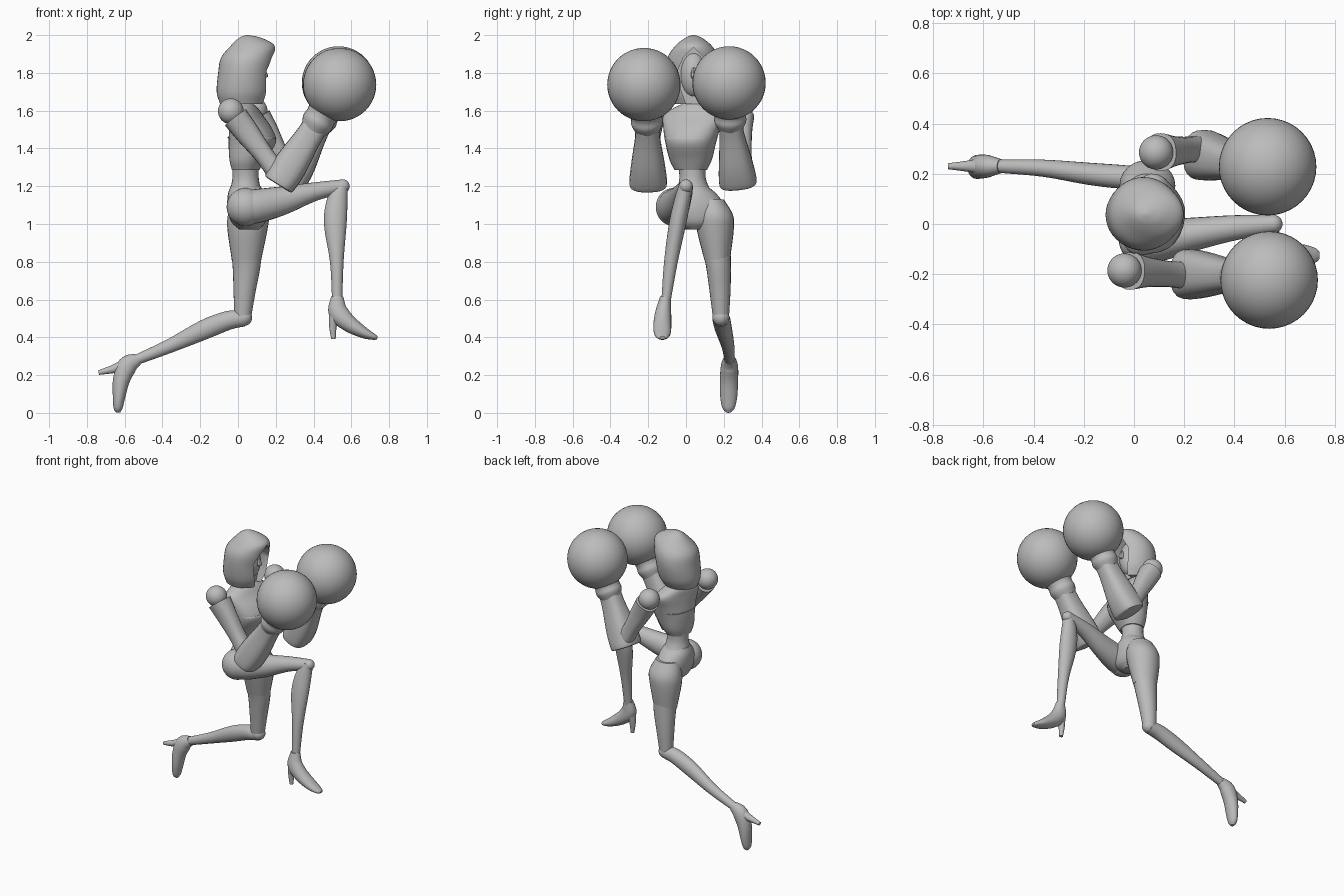
import bpy, bmesh, math
from mathutils import Vector

if "Cube" in bpy.data.objects:
    bpy.data.objects.remove(bpy.data.objects["Cube"], do_unlink=True)

grey = bpy.data.materials.new("plain_grey")
grey.use_nodes = True
COLOUR = (0.5, 0.5, 0.5, 1)
grey.diffuse_color = COLOUR
grey.node_tree.nodes["Principled BSDF"].inputs["Base Color"].default_value = COLOUR


def finish(name, bm, angle=40):
    bmesh.ops.recalc_face_normals(bm, faces=bm.faces)
    mesh = bpy.data.meshes.new(name)
    bm.to_mesh(mesh)
    bm.free()
    obj = bpy.data.objects.new(name, mesh)
    bpy.context.collection.objects.link(obj)
    mesh.materials.append(grey)
    smooth(obj, angle)
    return obj


def smooth(obj, angle=40):
    bpy.ops.object.select_all(action='DESELECT')
    obj.select_set(True)
    bpy.context.view_layer.objects.active = obj
    bpy.ops.object.shade_smooth_by_angle(angle=math.radians(angle))


def refine(keys, steps):
    """Catmull-Rom through the key sections."""
    keys = [Vector(k) for k in keys]
    ext = [2 * keys[0] - keys[1]] + keys + [2 * keys[-1] - keys[-2]]
    out = []
    for i in range(1, len(ext) - 2):
        a, b, c, d = ext[i - 1:i + 3]
        for s in range(steps):
            t = s / steps
            out.append(0.5 * (2 * b + (c - a) * t + (2 * a - 5 * b + 4 * c - d) * t * t
                              + (3 * b - a - 3 * c + d) * t ** 3))
    return out + [keys[-1]]


def loft(name, keys, side=(0, 1, 0), level=False, power=1.0, sides=24, steps=4):
    """Tube through sections (x, y, z, half width, half depth)."""
    secs = refine(keys, steps)
    pts = [Vector(s[:3]) for s in secs]
    bm = bmesh.new()
    rings = []
    for i, s in enumerate(secs):
        tangent = pts[min(i + 1, len(pts) - 1)] - pts[max(i - 1, 0)]
        if level:
            tangent = Vector((0, 0, 1))
        tangent.normalize()
        u = Vector(side) - tangent * Vector(side).dot(tangent)
        u.normalize()
        v = tangent.cross(u)
        ring = []
        for k in range(sides):
            a = 2 * math.pi * k / sides
            c, d = math.cos(a), math.sin(a)
            c = math.copysign(abs(c) ** power, c)
            d = math.copysign(abs(d) ** power, d)
            ring.append(bm.verts.new(pts[i] + u * c * max(s[3], 0.004) + v * d * max(s[4], 0.004)))
        rings.append(ring)
    for r, q in zip(rings, rings[1:]):
        for k in range(sides):
            j = (k + 1) % sides
            bm.faces.new((r[k], r[j], q[j], q[k]))
    bm.faces.new(rings[0])
    bm.faces.new(rings[-1])
    return finish(name, bm)


def ball(name, centre, radius, scale=(1, 1, 1)):
    bm = bmesh.new()
    bmesh.ops.create_uvsphere(bm, u_segments=40, v_segments=24, radius=radius)
    for v in bm.verts:
        v.co = Vector(a * b for a, b in zip(v.co, scale)) + Vector(centre)
    return finish(name, bm, 60)


# Hood with a pointed opening, and the face set back inside it
hood = loft("hood", [(.02, .03, 1.635, .10, .115), (.025, .035, 1.70, .13, .138),
                     (.035, .04, 1.80, .146, .14), (.05, .04, 1.88, .138, .14),
                     (.078, .04, 1.945, .095, .115), (.065, .04, 1.985, .045, .06),
                     (.05, .04, 2.0, .008, .008)], level=True, sides=40, steps=5)
outline = [(0, 1.935), (.055, 1.88), (.085, 1.81), (.07, 1.72), (.045, 1.65), (.03, 1.60)]
outline += [(-y, z) for y, z in reversed(outline[1:])]
bm = bmesh.new()
base = bm.faces.new([bm.verts.new((.085, .04 + y, z)) for y, z in outline])
new = bmesh.ops.extrude_face_region(bm, geom=[base])["geom"]
bmesh.ops.translate(bm, vec=(.3, 0, 0), verts=[g for g in new if isinstance(g, bmesh.types.BMVert)])
cutter = finish("hood_cutter", bm)
cutter.hide_render = True
cut = hood.modifiers.new("opening", 'BOOLEAN')
cut.object, cut.operation, cut.solver = cutter, 'DIFFERENCE', 'EXACT'
bpy.context.view_layer.objects.active = hood
bpy.ops.object.modifier_apply(modifier=cut.name)
bpy.data.objects.remove(cutter, do_unlink=True)
smooth(hood)
ball("face", (.06, .04, 1.79), .1, (.75, .72, 1.2))
loft("nose", [(.125, .04, 1.83, .008, .008), (.14, .04, 1.785, .015, .02),
              (.125, .04, 1.77, .01, .01)], level=True, sides=8)
loft("neck", [(.03, .045, 1.56, .05, .045), (.03, .04, 1.70, .045, .045)], level=True)

# Twisted torso
TURN = (.27, .96, 0)
loft("chest", [(.04, .025, 1.285, .085, .07), (.05, .025, 1.34, .112, .092),
               (.075, .025, 1.43, .133, .122), (.068, .03, 1.50, .15, .11),
               (.045, .04, 1.57, .165, .08), (.035, .045, 1.61, .12, .065),
               (.03, .045, 1.64, .055, .045)], side=TURN, level=True, power=.88, steps=5)
loft("bust_seam", [(.075, .025, 1.452, .137, .126), (.073, .027, 1.460, .138, .125)],
     side=TURN, level=True, power=.88, steps=1)
loft("waist", [(.04, .03, 1.33, .075, .07), (.04, .035, 1.24, .07, .07),
               (.04, .04, 1.17, .095, .085)], level=True)
loft("pelvis", [(.04, .04, 1.20, .075, .08), (.045, .04, 1.15, .13, .10),
                (.05, .04, 1.08, .17, .105), (.055, .05, 1.01, .12, .09),
                (.06, .05, .97, .05, .05)], level=True)

# Raised leg
ball("front_hip", (.04, -.065, 1.09), .1, (1, .95, 1))
loft("front_thigh", [(.02, -.075, 1.085, .08, .085), (.10, -.065, 1.095, .083, .09),
                     (.24, -.04, 1.125, .066, .075), (.40, -.015, 1.17, .05, .05),
                     (.555, 0, 1.20, .036, .036)])
ball("front_knee", (.555, 0, 1.2), .036)
loft("front_shin", [(.55, 0, 1.21, .035, .033), (.525, -.02, 1.12, .043, .055),
                    (.515, -.045, 1.0, .045, .06), (.523, -.08, .80, .036, .036),
                    (.525, -.105, .60, .025, .027)])
loft("front_foot", [(.525, -.108, .615, .028, .032), (.53, -.12, .535, .042, .052),
                    (.585, -.125, .475, .047, .045), (.665, -.125, .425, .045, .03),
                    (.72, -.125, .402, .03, .016), (.738, -.125, .398, .014, .008)])
loft("front_heel", [(.52, -.12, .54, .038, .038), (.503, -.122, .47, .022, .022),
                    (.505, -.124, .392, .012, .012)])

# Kneeling leg
loft("rear_hip", [(.05, .13, 1.13, .07, .08), (.055, .15, 1.05, .098, .108),
                  (.05, .155, .97, .098, .106), (.045, .165, .81, .068, .078)], level=True)
loft("rear_thigh", [(.045, .16, .88, .076, .083), (.045, .172, .78, .066, .074),
                    (.035, .18, .65, .056, .059), (.025, .185, .51, .043, .045)])
ball("rear_knee", (.03, .185, .505), .045)
loft("rear_shin", [(.035, .185, .50, .042, .042), (-.05, .188, .49, .047, .05),
                   (-.18, .20, .44, .044, .052), (-.36, .222, .355, .034, .037),
                   (-.54, .23, .28, .026, .027)])
loft("rear_foot", [(-.53, .23, .285, .028, .032), (-.585, .23, .25, .045, .052),
                   (-.617, .228, .175, .048, .045), (-.63, .226, .085, .045, .033),
                   (-.635, .225, .025, .032, .024), (-.633, .225, .002, .012, .01)])
loft("rear_heel", [(-.575, .23, .26, .04, .04), (-.65, .23, .235, .024, .024),
                   (-.738, .23, .213, .012, .012)])


# Arms: shoulder ball, flared upper arm, squared forearm sleeve and round glove
def arm(label, shoulder, elbow, sleeve, wrist, glove):
    s, e, b, w, g = (Vector(p) for p in (shoulder, elbow, sleeve, wrist, glove))
    ball(label + "_shoulder", s, .068)
    keys = [(*s.lerp(e, t), a, d) for t, a, d in
            ((.1, .075, .07), (.35, .06, .065), (.7, .052, .052), (1, .055, .055))]
    loft(label + "_upper_arm", keys, power=.85)
    keys = [(*b.lerp(w, t), a, d) for t, a, d in
            ((-.04, .085, .07), (0, .1, .086), (.3, .09, .09), (.75, .068, .073), (1, .062, .068))]
    loft(label + "_forearm", keys, power=.75)
    keys = [(*w.lerp(g, t), a, a) for t, a in ((-.1, .068), (.08, .085), (.25, .082), (.5, .1))]
    loft(label + "_glove_cuff", keys)
    ball(label + "_glove", g, .194)


arm("right", (-.038, -.185, 1.597), (.21, -.205, 1.27),
    (.22, -.2, 1.22), (.41, -.205, 1.52), (.538, -.223, 1.738))
arm("left", (.088, .285, 1.60), (.27, .30, 1.27),
    (.275, .275, 1.225), (.43, .235, 1.53), (.532, .228, 1.747))
